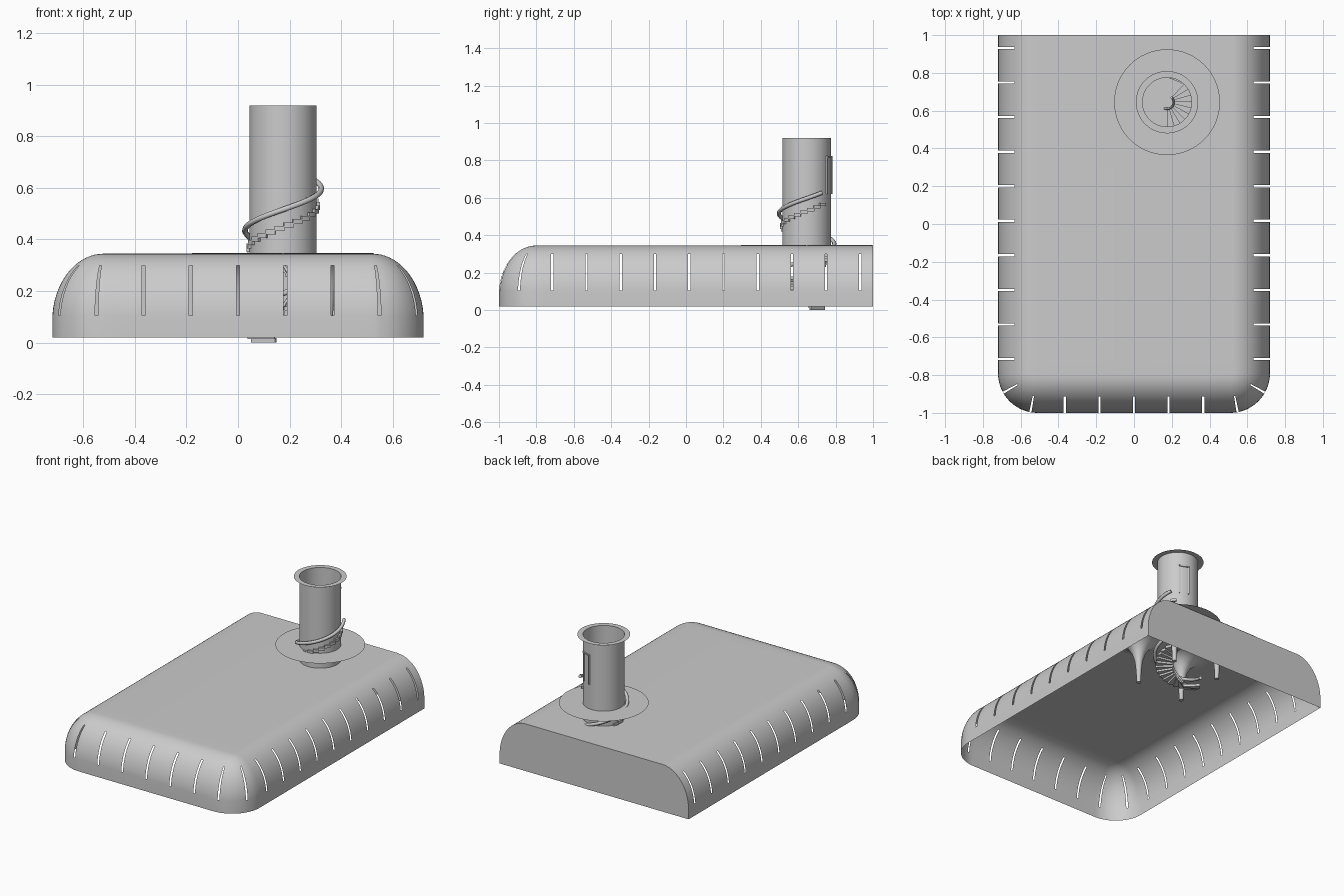
import bpy, bmesh, math
from math import sin, cos, pi, radians, asin

if "Cube" in bpy.data.objects:
    bpy.data.objects.remove(bpy.data.objects["Cube"])

CX, CY = 0.175, 0.645          # tower axis
ROOF, TOP = 0.345, 0.92


def finish(bm, name, angle=35):
    bmesh.ops.recalc_face_normals(bm, faces=bm.faces)
    me = bpy.data.meshes.new(name)
    bm.to_mesh(me)
    bm.free()
    me.shade_smooth()
    me.set_sharp_from_angle(angle=radians(angle))
    ob = bpy.data.objects.new(name, me)
    bpy.context.collection.objects.link(ob)
    return ob


def loft(bm, rings, closed=True):
    rows = [[bm.verts.new(p) for p in r] for r in rings]
    n = len(rows[0])
    for a, b in zip(rows, rows[1:]):
        for i in range(n if closed else n - 1):
            j = (i + 1) % n
            bm.faces.new((a[i], a[j], b[j], b[i]))
    return rows


def ring(r, z, n=64, x=CX, y=CY):
    return [(x + r * cos(2 * pi * i / n), y + r * sin(2 * pi * i / n), z) for i in range(n)]


# Shell: rounded plan outline swept up a curved profile, with slots left open
W, R, FRONT = 0.72, 0.21, -1.0
FLAT = W - R
ARC = R * pi / 2
HALF = FLAT + ARC + (1.0 - (FRONT + R))


def outline(s, inset):
    a = abs(s)
    sg = 1 if s >= 0 else -1
    r = R - inset
    if a <= FLAT:
        return s, FRONT + inset
    if a <= FLAT + ARC:
        t = (a - FLAT) / R
        return sg * (FLAT + r * sin(t)), FRONT + R - r * cos(t)
    return sg * (W - inset), FRONT + R + a - FLAT - ARC


slots = [0.183 * i for i in range(-14, 15)]
samples = [c + d for c in slots for d in (-0.006, 0.006)] + [-HALF, HALF]
extra = [sg * (FLAT + ARC * k / 14) for sg in (-1, 1) for k in range(15)]
samples += [e for e in extra if min(abs(e - c) for c in slots) > 0.009]
samples.sort()

t0, t1 = asin(0.02 / 0.26), asin(0.215 / 0.26)
ts = [t0 + (t1 - t0) * k / 8 for k in range(9)] + [t1 + (pi / 2 - t1) * k / 7 for k in range(1, 8)]
profile = [(0.0, 0.02)] + [(0.2 * (1 - cos(t)), 0.085 + 0.26 * sin(t)) for t in ts]

bm = bmesh.new()
rows = loft(bm, [[(*outline(s, i), z) for s in samples] for i, z in profile], closed=False)
bm.faces.new(rows[-1])
bm.faces.new([r[0] for r in rows] + [r[-1] for r in reversed(rows)])
bmesh.ops.recalc_face_normals(bm, faces=bm.faces)
bm.faces.ensure_lookup_table()
gone = []
for f in bm.faces:
    if len(f.verts) != 4:
        continue
    for k in range(len(samples) - 1):
        mid = (samples[k] + samples[k + 1]) / 2
        if min(abs(mid - c) for c in slots) > 0.001:
            continue
        if any(set(f.verts) == {rows[j][k], rows[j][k + 1], rows[j + 1][k + 1], rows[j + 1][k]}
               for j in range(1, 9)):
            gone.append(f)
            break
bmesh.ops.delete(bm, geom=gone, context='FACES')
finish(bm, "shell")

# Tower tube with flat rim at the top
bm = bmesh.new()
loft(bm, [ring(0.13, ROOF), ring(0.13, TOP), ring(0.165, TOP)])
finish(bm, "tower")

# Floor disc passing through the tower
bm = bmesh.new()
bm.faces.new([bm.verts.new(p) for p in ring(0.28, 0.45)])
finish(bm, "tower_floor")

# Spiral stair: wedge treads climbing anticlockwise from the ground to the door
START, END, PITCH = 136, 766, 0.325
STEP = 15


def height(deg):
    return (deg - START) * PITCH / 360


bm = bmesh.new()
for k in range((END - START) // STEP):
    a0 = START + k * STEP
    z = height(a0)
    pts = [(r, radians(a0 + d)) for r, d in
           ((0.035, 0), (0.142, 0), (0.143, 8), (0.142, 16), (0.035, 16))]
    loops = loft(bm, [[(CX + r * cos(a), CY + r * sin(a), z + h) for r, a in pts]
                      for h in (0, 0.018)])
    bm.faces.new(loops[0])
    bm.faces.new(loops[1])
finish(bm, "spiral_steps")


def helix(name, r, a0, a1, lift, thick):
    cu = bpy.data.curves.new(name, 'CURVE')
    cu.dimensions = '3D'
    cu.bevel_depth = thick
    cu.bevel_resolution = 2
    cu.use_fill_caps = True
    n = (a1 - a0) // 6
    sp = cu.splines.new('POLY')
    sp.points.add(n)
    for i, p in enumerate(sp.points):
        d = a0 + (a1 - a0) * i / n
        p.co = (CX + r * cos(radians(d)), CY + r * sin(radians(d)), height(d) + lift, 1)
    ob = bpy.data.objects.new(name, cu)
    bpy.context.collection.objects.link(ob)


# Outer handrail and inner stringer
helix("handrail", 0.148, 150, 753, 0.07, 0.011)
helix("inner_stringer", 0.035, 142, 766, 0.02, 0.006)


# Door frame on the rear of the tower
def box(bm, r, side, z, size, ang):
    res = bmesh.ops.create_cube(bm, size=1)
    c, s = cos(ang), sin(ang)
    for v in res["verts"]:
        a, b = r + v.co.x * size[0], side + v.co.y * size[1]
        v.co = (CX + a * c - b * s, CY + a * s + b * c, z + v.co.z * size[2])


bm = bmesh.new()
for side in (-0.03, 0.03):
    box(bm, 0.127, side, 0.72, (0.014, 0.008, 0.2), radians(68))
box(bm, 0.129, 0, 0.82, (0.014, 0.068, 0.008), radians(68))
finish(bm, "door_frame")

# Four flared columns under the roof, their tops joining into one square
H = 0.1775


def square(x, y, z, n=32):
    out = []
    for i in range(n):
        c, s = cos(2 * pi * i / n), sin(2 * pi * i / n)
        k = H / max(abs(c), abs(s))
        out.append((x + c * k, y + s * k, z))
    return out


flare = [(0.014, 0.045), (0.017, 0.13), (0.025, 0.2), (0.042, 0.255),
         (0.07, 0.3), (0.11, 0.33), (0.155, 0.343)]
for sx in (-1, 1):
    for sy in (-1, 1):
        x, y = CX + sx * H, CY + sy * H
        bm = bmesh.new()
        rows = loft(bm, [ring(r, z, 32, x, y) for r, z in flare] + [square(x, y, 0.347)])
        bm.faces.new(rows[0])
        bm.faces.new(rows[-1])
        finish(bm, "column_%s_%s" % ("left" if sx < 0 else "right", "front" if sy < 0 else "back"))
